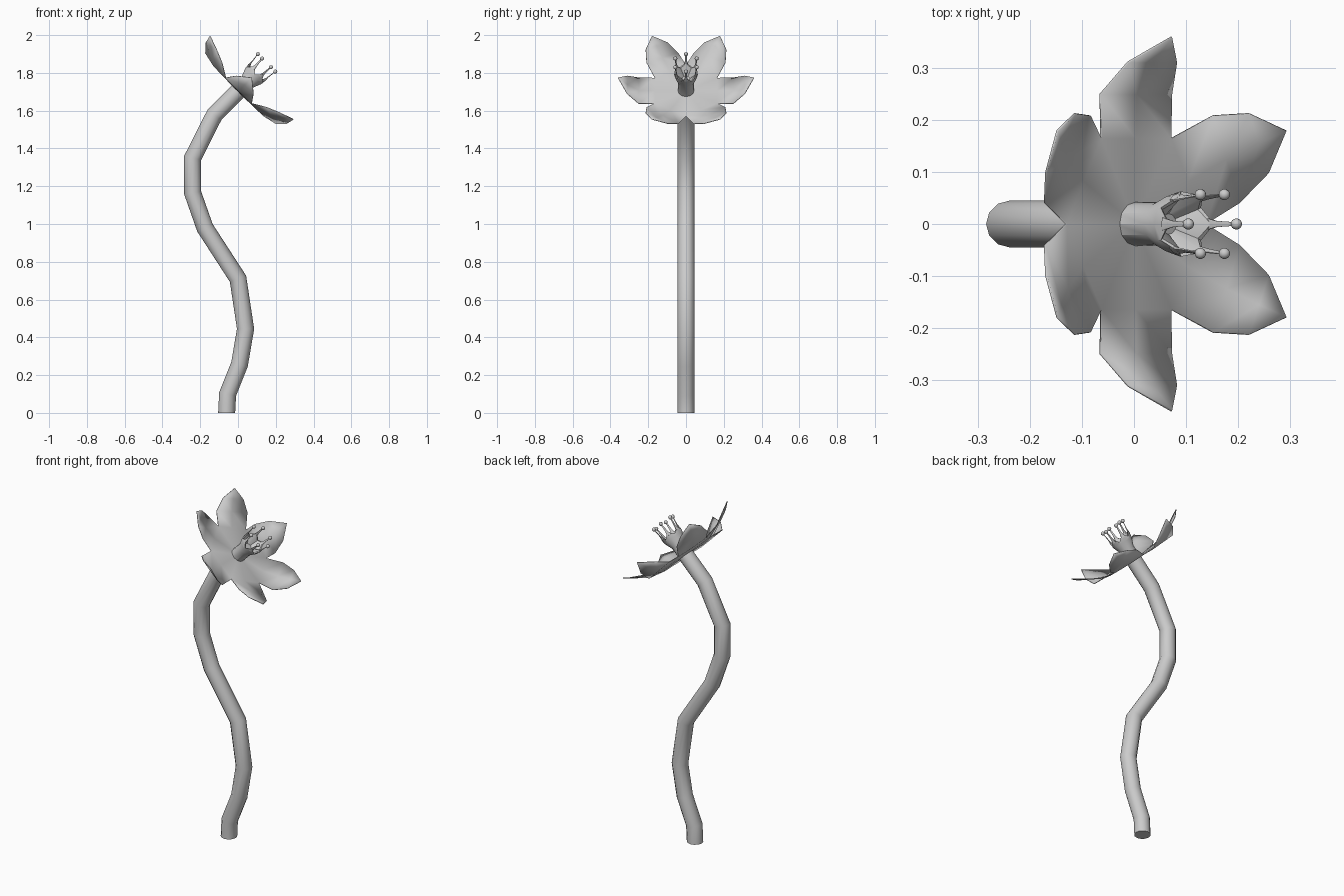
import bpy
import bmesh
import math
from mathutils import Matrix, Vector

cube = bpy.data.objects.get("Cube")
if cube:
    bpy.data.objects.remove(cube, do_unlink=True)

GREY = (0.6, 0.6, 0.6, 1.0)
mat = bpy.data.materials.new("plain grey")
mat.use_nodes = True
mat.diffuse_color = GREY
mat.node_tree.nodes["Principled BSDF"].inputs["Base Color"].default_value = GREY

# Flower frame: origin where the stem meets the petals, z along the tilted axis
R = math.sqrt(0.5)
FLOWER = Matrix(((R, 0, R, 0), (0, 1, 0, 0), (-R, 0, R, 1.702), (0, 0, 0, 1)))


def finish(name, bm, matrix=None, angle=40):
    """Turn a bmesh into a smooth-shaded object."""
    if matrix:
        bm.transform(matrix)
    bmesh.ops.recalc_face_normals(bm, faces=bm.faces)
    mesh = bpy.data.meshes.new(name)
    bm.to_mesh(mesh)
    bm.free()
    mesh.materials.append(mat)
    obj = bpy.data.objects.new(name, mesh)
    bpy.context.collection.objects.link(obj)
    bpy.ops.object.select_all(action="DESELECT")
    obj.select_set(True)
    bpy.context.view_layer.objects.active = obj
    bpy.ops.object.shade_smooth_by_angle(angle=math.radians(angle))
    return obj


def skin(bm, rings, cap_start=True, cap_end=True):
    """Bridge rings of points into a tube."""
    rows = [[bm.verts.new(p) for p in ring] for ring in rings]
    n = len(rows[0])
    for a, b in zip(rows, rows[1:]):
        for i in range(n):
            j = (i + 1) % n
            bm.faces.new((a[i], a[j], b[j], b[i]))
    if cap_start:
        bm.faces.new(rows[0])
    if cap_end:
        bm.faces.new(rows[-1])


def polar(r, a, z):
    return Vector((r * math.cos(a), r * math.sin(a), z))


# Stem: mitred rings along a bent path in the xz plane
PATH = [(-0.06, 0), (-0.055, 0.10), (0.008, 0.257), (0.04, 0.445), (0.0, 0.71),
        (-0.175, 0.98), (-0.24, 1.165), (-0.24, 1.35), (-0.125, 1.577), (0.0, 1.702)]
SIDES = 12
pts = [Vector((x, 0, z)) for x, z in PATH]
rings = []
for i, p in enumerate(pts):
    d_in = (p - pts[i - 1]).normalized() if i else Vector((0, 0, 1))
    d_out = (pts[i + 1] - p).normalized() if i < len(pts) - 1 else d_in
    if i == 0:
        d_out = d_in
    t = (d_in + d_out).normalized()
    across = Vector((t.z, 0, -t.x)) / t.dot(d_in)
    rings.append([p + 0.045 * (across * math.cos(a) + Vector((0, 1, 0)) * math.sin(a))
                  for a in (math.tau * k / SIDES for k in range(SIDES))])
bm = bmesh.new()
skin(bm, rings)
finish("stem", bm)

# Petals: six pointed petals joined to a flat middle
bm = bmesh.new()
centre = bm.verts.new((0, 0, 0))
notches = [bm.verts.new(polar(0.19, math.radians(60 * k), 0.005)) for k in range(6)]
for k in range(6):
    a = math.radians(60 * k + 30)
    side_petal = k in (1, 4)
    wide_h, shoulder_h = (0.005, 0.05) if side_petal else (0.035, 0.07)
    tilt = 0 if side_petal else (0.013 if k in (2, 5) else -0.013)
    rot = Matrix.Rotation(a, 3, "Z")

    def v(r, w, h):
        return bm.verts.new(rot @ Vector((r, w, h)))

    base = v(0.165, 0, 0.003)
    right, left = notches[k], notches[(k + 1) % 6]
    bm.faces.new((centre, right, base))
    bm.faces.new((centre, base, left))
    row = (right, base, left)
    for r, w, h, tw in ((0.25, 0.097, wide_h, tilt), (0.312, 0.066, shoulder_h, tilt / 2)):
        new = (v(r, -w, h + tw), v(r, 0, h), v(r, w, h - tw))
        bm.faces.new((row[0], new[0], new[1], row[1]))
        bm.faces.new((row[1], new[1], new[2], row[2]))
        row = new
    tip = v(0.36, 0, 0.103)
    bm.faces.new((row[0], tip, row[1]))
    bm.faces.new((row[1], tip, row[2]))
petals = finish("petals", bm, FLOWER, 60)
solid = petals.modifiers.new("thickness", "SOLIDIFY")
solid.thickness = 0.004
solid.offset = 0

# Pistil: tube flaring to a hollow cup with a six-pointed rim
bm = bmesh.new()
PROFILE = [(0.042, -0.01, 0), (0.042, 0.07, 0), (0.060, 0.115, 0), (0.063, 0.142, 0.014),
           (0.056, 0.140, 0.014), (0.020, 0.095, 0)]
rings = [[polar(r, math.tau * i / 12, z + (zig if i % 2 == 0 else -zig)) for i in range(12)]
         for r, z, zig in PROFILE]
skin(bm, rings)
finish("pistil", bm, FLOWER, 30)

# Stamens: tapered filament and a small ball on each rim point
for k in range(6):
    a = math.tau * k / 6
    bm = bmesh.new()
    rings = []
    for r, z, thick in ((0.058, 0.138, 0.014), (0.059, 0.165, 0.007), (0.065, 0.21, 0.004)):
        rings.append([polar(r, a, z) + Matrix.Rotation(a, 3, "Z")
                      @ Vector((0.4 * thick * math.cos(b), thick * math.sin(b), 0))
                      for b in (math.tau * i / 6 for i in range(6))])
    skin(bm, rings)
    bmesh.ops.create_uvsphere(bm, u_segments=10, v_segments=7, radius=0.011,
                              matrix=Matrix.Translation(polar(0.0655, a, 0.2135)))
    finish(f"stamen_{k + 1}", bm, FLOWER, 50)
